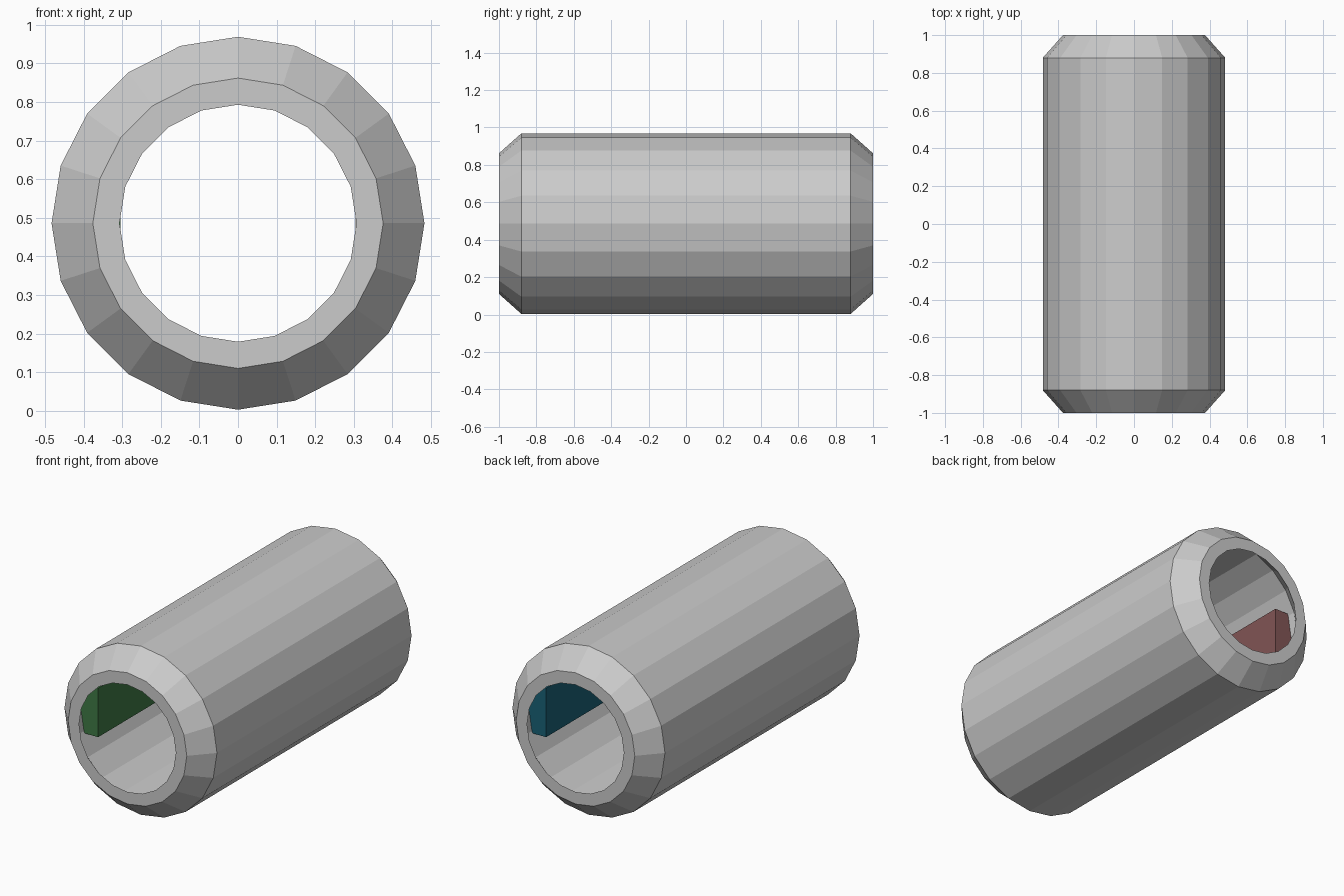
import bpy, bmesh, math

if "Cube" in bpy.data.objects:
    bpy.data.objects.remove(bpy.data.objects["Cube"])

SIDES = 20
CENTRE_Z = 0.486


def lathe_y(name, profile):
    """Spin a closed (radius, y) profile around the y axis."""
    bm = bmesh.new()
    rings = []
    for r, y in profile:
        ring = []
        for i in range(SIDES):
            a = 2 * math.pi * i / SIDES
            ring.append(bm.verts.new((r * math.sin(a), y, CENTRE_Z + r * math.cos(a))))
        rings.append(ring)
    for k, ring in enumerate(rings):
        nxt = rings[(k + 1) % len(rings)]
        for i in range(SIDES):
            j = (i + 1) % SIDES
            bm.faces.new((ring[i], ring[j], nxt[j], nxt[i]))
    bmesh.ops.recalc_face_normals(bm, faces=bm.faces)
    mesh = bpy.data.meshes.new(name)
    bm.to_mesh(mesh)
    bm.free()
    obj = bpy.data.objects.new(name, mesh)
    bpy.context.collection.objects.link(obj)
    return obj


def box(name, lo, hi, colour=None):
    bpy.ops.mesh.primitive_cube_add(size=1, location=[(a + b) / 2 for a, b in zip(lo, hi)])
    obj = bpy.context.object
    obj.name = name
    obj.scale = [b - a for a, b in zip(lo, hi)]
    if colour:
        mat = bpy.data.materials.new(name + "_paint")
        mat.diffuse_color = (*colour, 1)
        mat.use_nodes = True
        mat.node_tree.nodes["Principled BSDF"].inputs["Base Color"].default_value = mat.diffuse_color
        obj.data.materials.append(mat)
    return obj


# Hollow hull: chamfered outside, matching chamfered cavity, flat end rims
outer = [(0.376, -1.0), (0.483, -0.88), (0.483, 0.88), (0.376, 1.0)]
inner = [(0.307, 1.0), (0.415, 0.88), (0.415, -0.88), (0.307, -1.0)]
lathe_y("hull_shell", outer + inner)

# Storage units along both inner walls, set into the shell
units = [
    ("food_unit", -1, -1, (0.05, 0.19, 0.06)),
    ("power_unit", -1, 1, (0.22, 0.09, 0.09)),
    ("water_unit", 1, 1, (0.01, 0.12, 0.18)),
    ("spare_unit", 1, -1, None),
]
for name, sx, sy, colour in units:
    x0, x1 = sorted((sx * 0.305, sx * 0.43))
    y0, y1 = sorted((sy * 0.02, sy * 0.83))
    box(name, (x0, y0, CENTRE_Z - 0.14), (x1, y1, CENTRE_Z + 0.14), colour)
